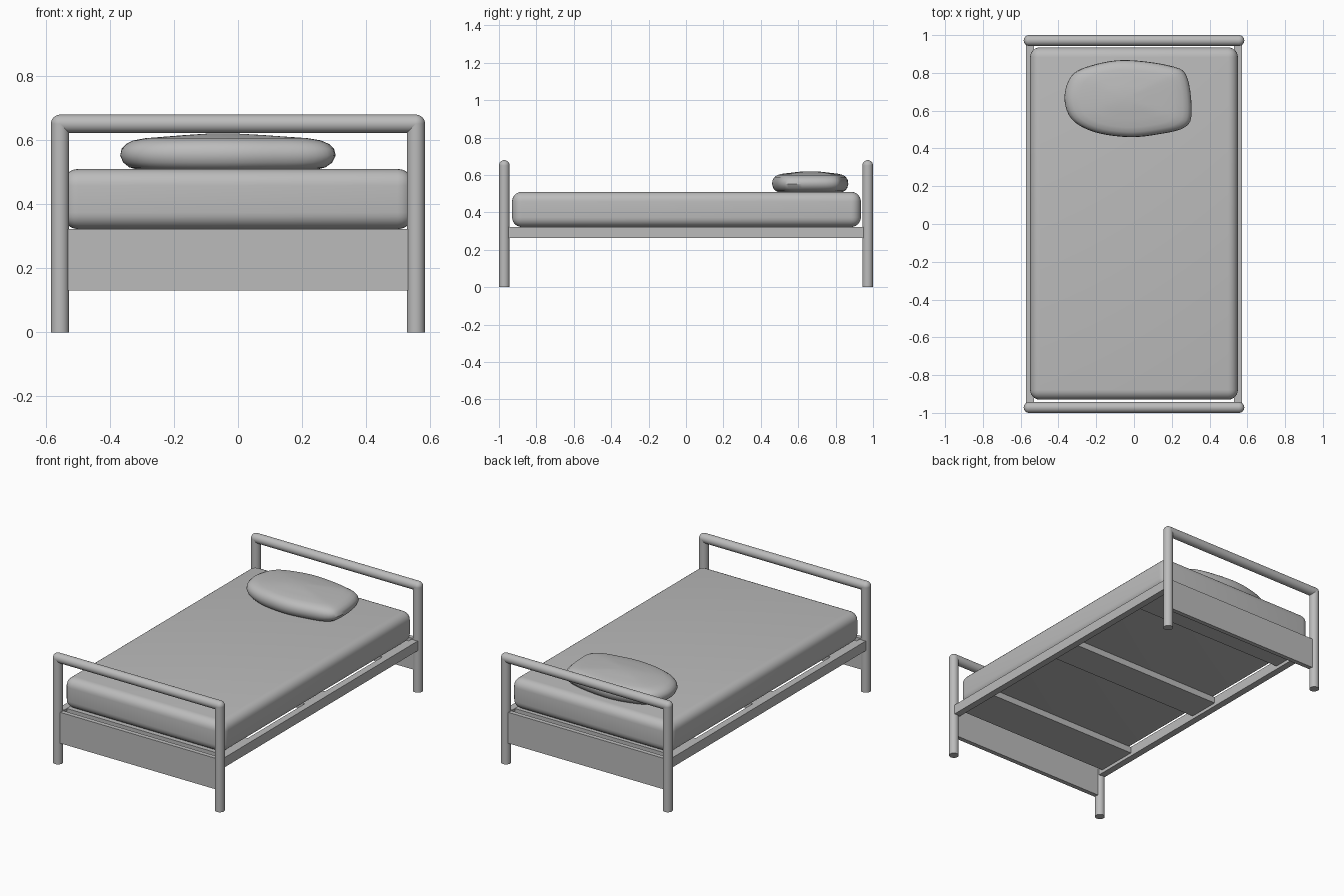
import bpy, bmesh, math
from mathutils import Vector

if "Cube" in bpy.data.objects:
    bpy.data.objects.remove(bpy.data.objects["Cube"])

grey = bpy.data.materials.new("plain grey")
grey.diffuse_color = (0.5, 0.5, 0.5, 1)
grey.use_nodes = True
grey.node_tree.nodes["Principled BSDF"].inputs["Base Color"].default_value = grey.diffuse_color


def finish(name, bm, smooth=False):
    bmesh.ops.recalc_face_normals(bm, faces=bm.faces)
    me = bpy.data.meshes.new(name)
    bm.to_mesh(me)
    bm.free()
    me.materials.append(grey)
    ob = bpy.data.objects.new(name, me)
    bpy.context.collection.objects.link(ob)
    if smooth:
        bpy.ops.object.select_all(action='DESELECT')
        ob.select_set(True)
        bpy.context.view_layer.objects.active = ob
        bpy.ops.object.shade_smooth_by_angle(angle=math.radians(40))
    return ob


def box_mesh(lo, hi):
    bm = bmesh.new()
    bmesh.ops.create_cube(bm, size=1)
    lo, hi = Vector(lo), Vector(hi)
    for v in bm.verts:
        v.co = Vector([(lo[i] + hi[i]) / 2 + v.co[i] * (hi[i] - lo[i]) for i in range(3)])
    return bm


# End frames: two posts, a top bar with rounded corners, and a lower panel
R, PX, PY, TOP = 0.0285, 0.5555, 0.9715, 0.651
for label, s in (("foot", -1), ("head", 1)):
    bm = bmesh.new()
    loops = []
    for x in (-PX, PX):
        ring = bmesh.ops.create_cone(bm, cap_ends=True, segments=32, radius1=R, radius2=R, depth=TOP)
        bmesh.ops.translate(bm, verts=ring["verts"], vec=(x, s * PY, TOP / 2))
        ball = bmesh.ops.create_uvsphere(bm, u_segments=32, v_segments=16, radius=R)
        bmesh.ops.translate(bm, verts=ball["verts"], vec=(x, s * PY, TOP))
    bar = bmesh.ops.create_cone(bm, cap_ends=True, segments=32, radius1=R, radius2=R, depth=2 * PX)
    for v in bar["verts"]:
        v.co = Vector((v.co.z, v.co.y + s * PY, v.co.x + TOP))
    finish(label + "_frame", bm, True)
    finish(label + "_panel", box_mesh((-PX, s * PY - 0.014, 0.13), (PX, s * PY + 0.014, 0.322)))

# Side rails
for label, s in (("left", -1), ("right", 1)):
    x0, x1 = sorted((s * 0.53, s * 0.572))
    finish(label + "_rail", box_mesh((x0, -0.948, 0.262), (x1, 0.948, 0.322)))

# Support boards under the mattress
for label, y0, y1 in (("foot", -0.92, -0.66), ("middle", -0.1, 0.1), ("head", 0.66, 0.92)):
    finish(label + "_board", box_mesh((-0.535, y0, 0.282), (0.535, y1, 0.321)))

# Mattress with rounded edges
mattress = finish("mattress", box_mesh((-0.55, -0.93, 0.322), (0.55, 0.935, 0.51)))
bev = mattress.modifiers.new("round", 'BEVEL')
bev.width, bev.segments = 0.052, 6
bpy.context.view_layer.objects.active = mattress
mattress.select_set(True)
bpy.ops.object.modifier_apply(modifier="round")
bpy.ops.object.shade_smooth_by_angle(angle=math.radians(40))

# Pillow: smooth closed outline, scaled ring by ring through a height profile
outline = [(-.05, .868), (.19, .838), (.28, .78), (.305, .585), (.265, .51), (.13, .475),
           (-.03, .46), (-.21, .487), (-.33, .555), (-.368, .67), (-.33, .785), (-.23, .838)]
profile = [(.5, .506), (.82, .507), (.91, .515), (.97, .53), (1, .552), (.985, .573), (.94, .588),
           (.87, .599), (.75, .606), (.55, .611), (.35, .616), (.15, .62)]
pts, n, STEPS = [Vector(p) for p in outline], len(outline), 5
smooth_pts = []
for i in range(n):
    a, b, c, d = (pts[(i + k - 1) % n] for k in range(4))
    for j in range(STEPS):
        t = j / STEPS
        smooth_pts.append(0.5 * (2 * b + (c - a) * t + (2 * a - 5 * b + 4 * c - d) * t * t
                                 + (3 * b - a - 3 * c + d) * t ** 3))
centre = Vector((-0.05, 0.665))
bm = bmesh.new()
rings = []
for k, z in profile:
    rings.append([bm.verts.new((*(centre + (p - centre) * k), z)) for p in smooth_pts])
m = len(smooth_pts)
for lo, hi in zip(rings, rings[1:]):
    for i in range(m):
        bm.faces.new((lo[i], lo[(i + 1) % m], hi[(i + 1) % m], hi[i]))
bm.faces.new(rings[0])
bm.faces.new(rings[-1])
finish("pillow", bm, True)
